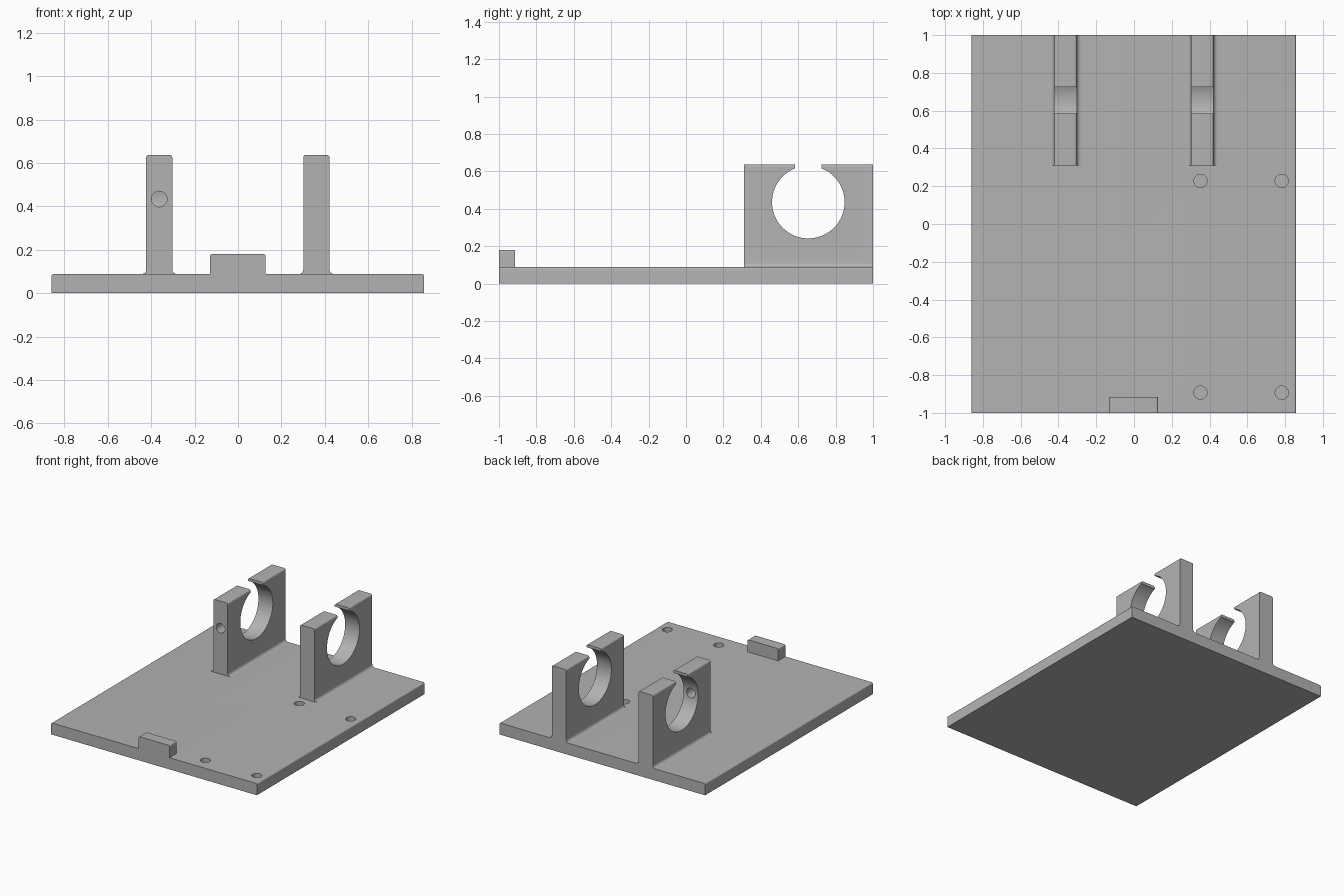
import bpy, bmesh, math
from mathutils import Matrix, Vector

if "Cube" in bpy.data.objects:
    bpy.data.objects.remove(bpy.data.objects["Cube"])

grey = bpy.data.materials.new("plain_grey")
grey.diffuse_color = (0.45, 0.45, 0.45, 1)
grey.use_nodes = True
grey.node_tree.nodes["Principled BSDF"].inputs["Base Color"].default_value = grey.diffuse_color

TOP = 0.088          # top of the base plate
CLAMP_TOP = 0.638
BORE_Y, BORE_Z, BORE_R = 0.654, 0.436, 0.194


def arc(cx, cz, r, a0, a1, n=6):
    """Points on an arc, angles in degrees."""
    return [(cx + r * math.cos(math.radians(a0 + (a1 - a0) * i / n)),
             cz + r * math.sin(math.radians(a0 + (a1 - a0) * i / n))) for i in range(n + 1)]


def extrude_y(name, profile, y0, y1):
    """Solid from an x-z profile swept along y."""
    bm = bmesh.new()
    face = bm.faces.new([bm.verts.new((x, y0, z)) for x, z in profile])
    ext = bmesh.ops.extrude_face_region(bm, geom=[face])
    bmesh.ops.translate(bm, vec=(0, y1 - y0, 0),
                        verts=[g for g in ext["geom"] if isinstance(g, bmesh.types.BMVert)])
    bmesh.ops.recalc_face_normals(bm, faces=bm.faces)
    return add_object(name, bm)


def add_object(name, bm):
    mesh = bpy.data.meshes.new(name)
    bm.to_mesh(mesh)
    bm.free()
    mesh.materials.append(grey)
    obj = bpy.data.objects.new(name, mesh)
    bpy.context.collection.objects.link(obj)
    return obj


def cylinder(centre, axis, r, depth, n=32):
    bm = bmesh.new()
    rot = Vector((0, 0, 1)).rotation_difference(Vector(axis)).to_matrix().to_4x4()
    bmesh.ops.create_cone(bm, cap_ends=True, segments=n, radius1=r, radius2=r, depth=depth,
                          matrix=Matrix.Translation(centre) @ rot)
    return add_object("cutter", bm)


def block(x0, x1, y0, y1, z0, z1):
    return extrude_y("cutter", [(x0, z0), (x1, z0), (x1, z1), (x0, z1)], y0, y1)


def select(obj):
    bpy.ops.object.select_all(action='DESELECT')
    obj.select_set(True)
    bpy.context.view_layer.objects.active = obj


def cut(obj, cutter):
    mod = obj.modifiers.new("cut", 'BOOLEAN')
    mod.operation, mod.solver, mod.object = 'DIFFERENCE', 'EXACT', cutter
    select(obj)
    bpy.ops.object.modifier_apply(modifier=mod.name)
    bpy.data.objects.remove(cutter)


def rounded_top(x0, x1, z0, z1, r):
    """Rectangle with its two upper corners rounded."""
    return ([(x0, z0), (x1, z0)] + arc(x1 - r, z1 - r, r, 0, 90)
            + arc(x0 + r, z1 - r, r, 90, 180))


# Base plate with four blind screw holes
base = extrude_y("base_plate", rounded_top(-0.86, 0.858, 0, TOP, 0.01), -1, 1)
for x in (0.352, 0.782):
    for y in (0.228, -0.893):
        cut(base, cylinder((x, y, TOP), (0, 0, 1), 0.035, 0.12))

# Front stop tab
tab = extrude_y("front_tab", rounded_top(-0.129, 0.127, TOP, 0.18, 0.01), -1, -0.915)

# Two open ring clamps with filleted feet
clamps = []
for side, cx in (("left", -0.363), ("right", 0.361)):
    h, f, r = 0.06, 0.022, 0.012
    profile = (arc(cx + h + f, TOP + f, f, 270, 180)
               + arc(cx + h - r, CLAMP_TOP - r, r, 0, 90)
               + arc(cx - h + r, CLAMP_TOP - r, r, 90, 180)
               + arc(cx - h - f, TOP + f, f, 0, -90))
    clamp = extrude_y(side + "_clamp", profile, 0.31, 1)
    cut(clamp, cylinder((cx, BORE_Y, BORE_Z), (1, 0, 0), BORE_R, 0.4, 64))
    cut(clamp, block(cx - 0.2, cx + 0.2, BORE_Y - 0.07, BORE_Y + 0.07, BORE_Z, 0.8))
    clamps.append(clamp)

# Set screw hole through the front of the left clamp into its bore
cut(clamps[0], cylinder((-0.363, 0.4, 0.434), (0, 1, 0), 0.036, 0.3))

for obj in [base, tab] + clamps:
    select(obj)
    bpy.ops.object.shade_smooth_by_angle(angle=math.radians(30))
